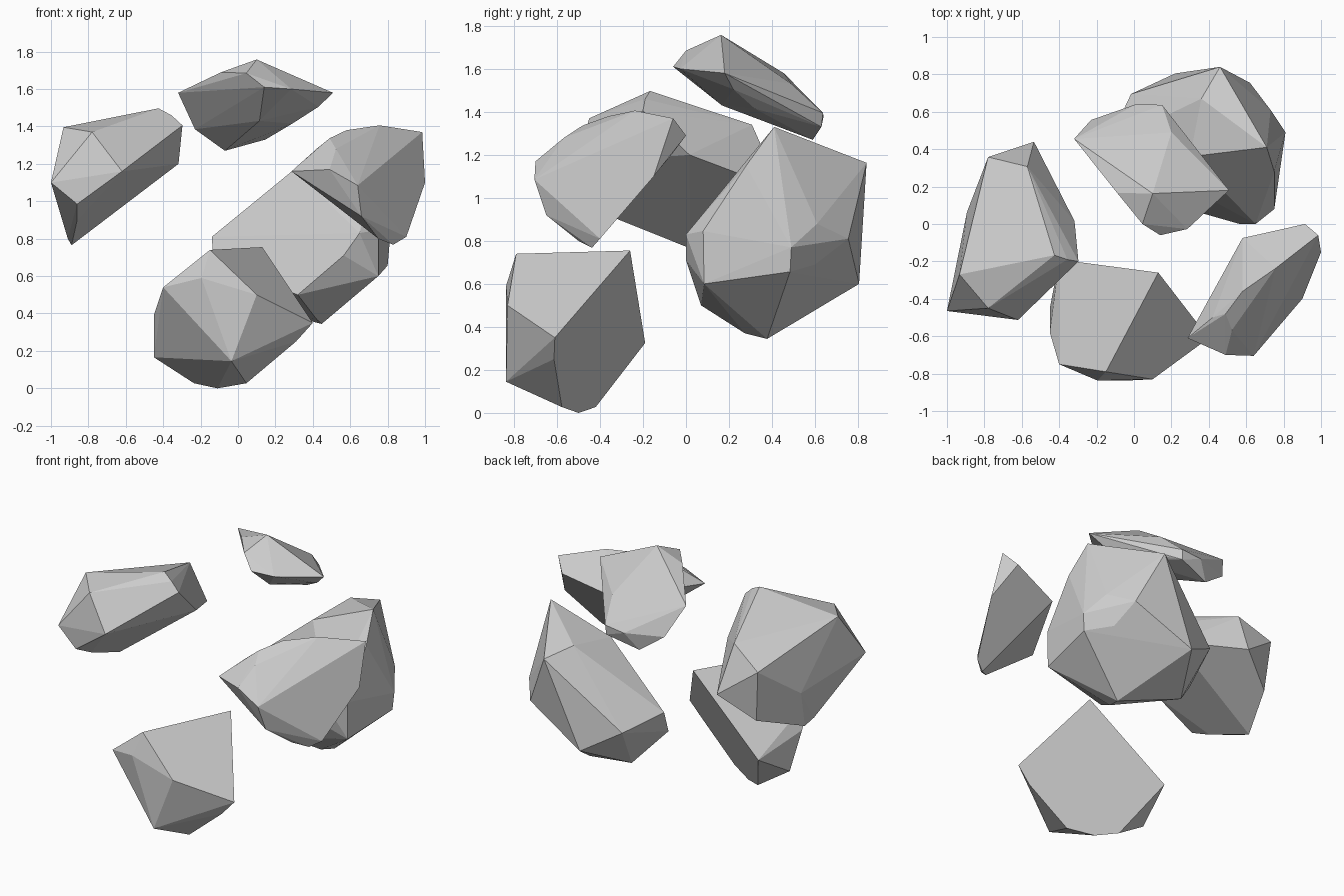
import bpy, bmesh, math
from mathutils import Vector


def rock(name, points, dents=()):
    """Angular boulder: hull around corner points, then edges pushed in for chips."""
    bm = bmesh.new()
    for p in points:
        bm.verts.new(p)
    bmesh.ops.convex_hull(bm, input=bm.verts[:])
    loose = [v for v in bm.verts if not v.link_faces]
    bmesh.ops.delete(bm, geom=loose, context='VERTS')
    for d in dents:
        d = Vector(d)
        edge = min(bm.edges, key=lambda e: ((e.verts[0].co + e.verts[1].co) / 2 - d).length)
        _, v = bmesh.utils.edge_split(edge, edge.verts[0], 0.5)
        for loop in list(v.link_loops):
            opposite = loop.link_loop_next.link_loop_next.vert
            bmesh.utils.face_split(loop.face, v, opposite)
        v.co = d
    bmesh.ops.dissolve_limit(bm, angle_limit=math.radians(3),
                             verts=bm.verts[:], edges=bm.edges[:])
    bmesh.ops.recalc_face_normals(bm, faces=bm.faces[:])
    mesh = bpy.data.meshes.new(name)
    bm.to_mesh(mesh)
    bm.free()
    obj = bpy.data.objects.new(name, mesh)
    bpy.context.collection.objects.link(obj)
    return obj


# Lowest rock at the front
rock("front_rock", [
    (.13, -.26, .755), (-.15, -.79, .74), (-.40, -.75, .54), (-.40, -.19, .325),
    (.40, -.61, .35), (.10, -.83, .50), (-.195, -.837, .59), (.31, -.614, .25),
    (.045, -.577, .027), (-.11, -.50, 0), (-.235, -.42, .027), (-.45, -.45, .166),
    (-.45, -.58, .39), (-.035, -.837, .145)],
    dents=[(-.06, -.785, .35)])

# Rock on the left
rock("left_rock", [
    (-1, -.465, 1.10), (-.78, -.45, 1.37), (-.425, -.167, 1.497), (-.356, -.19, 1.46),
    (-.297, -.2, 1.406), (-.933, -.27, 1.396), (-.62, -.513, 1.16), (-.318, .016, 1.2),
    (-.89, .02, .765), (-.91, -.05, .80), (-.86, -.316, .90), (-.86, -.48, .985),
    (-.535, .44, 1.04), (-.57, .307, 1.34), (-.78, .358, 1.22), (-.80, .118, 1.25),
    (-.893, .064, 1.0), (-.75, .33, .88)])

# Highest rock
rock("top_rock", [
    (.14, -.06, 1.61), (.045, 0, 1.685), (.10, .163, 1.758), (-.09, .166, 1.69),
    (.508, .18, 1.58), (.285, -.027, 1.60), (-.32, .455, 1.58), (-.23, .556, 1.385),
    (-.07, .59, 1.27), (.147, .63, 1.33), (.15, .637, 1.395), (.01, .64, 1.38),
    (.2, .49, 1.53), (.43, .22, 1.505), (.29, .32, 1.415), (.115, .167, 1.43)])

# Rock on the right
rock("right_rock", [
    (.286, -.61, 1.16), (.58, -.075, 1.19), (.757, -.237, 1.406), (.985, -.06, 1.37),
    (.914, 0, 1.29), (1, -.15, 1.10), (.90, -.40, .81), (.83, -.437, .768),
    (.64, -.705, 1.085), (.49, -.70, 1.17), (.524, -.567, 1.28), (.49, -.48, 1.337),
    (.66, -.65, .92), (.75, -.5, .80), (.58, -.36, 1.38), (.42, -.5, 1.28)])

# Large rock at the back
rock("back_rock", [
    (-.14, .43, .81), (.30, .36, 1.17), (.71, .41, 1.33), (.65, 0, .83), (.565, 0, .71),
    (.32, .07, .50), (.75, .08, .846), (.75, .084, .60), (.81, .49, .77),
    (.80, .484, .656), (.75, .28, 1.15), (.46, .84, 1.163), (.36, .67, 1.215),
    (.73, .61, .88), (.62, .755, .81), (.22, .805, .60),
    (-.016, .695, .74), (-.13, .37, .66), (.05, .5, .45),
    (.447, .377, .344), (.42, .274, .37)],
    dents=[(.66, .60, .69)])
